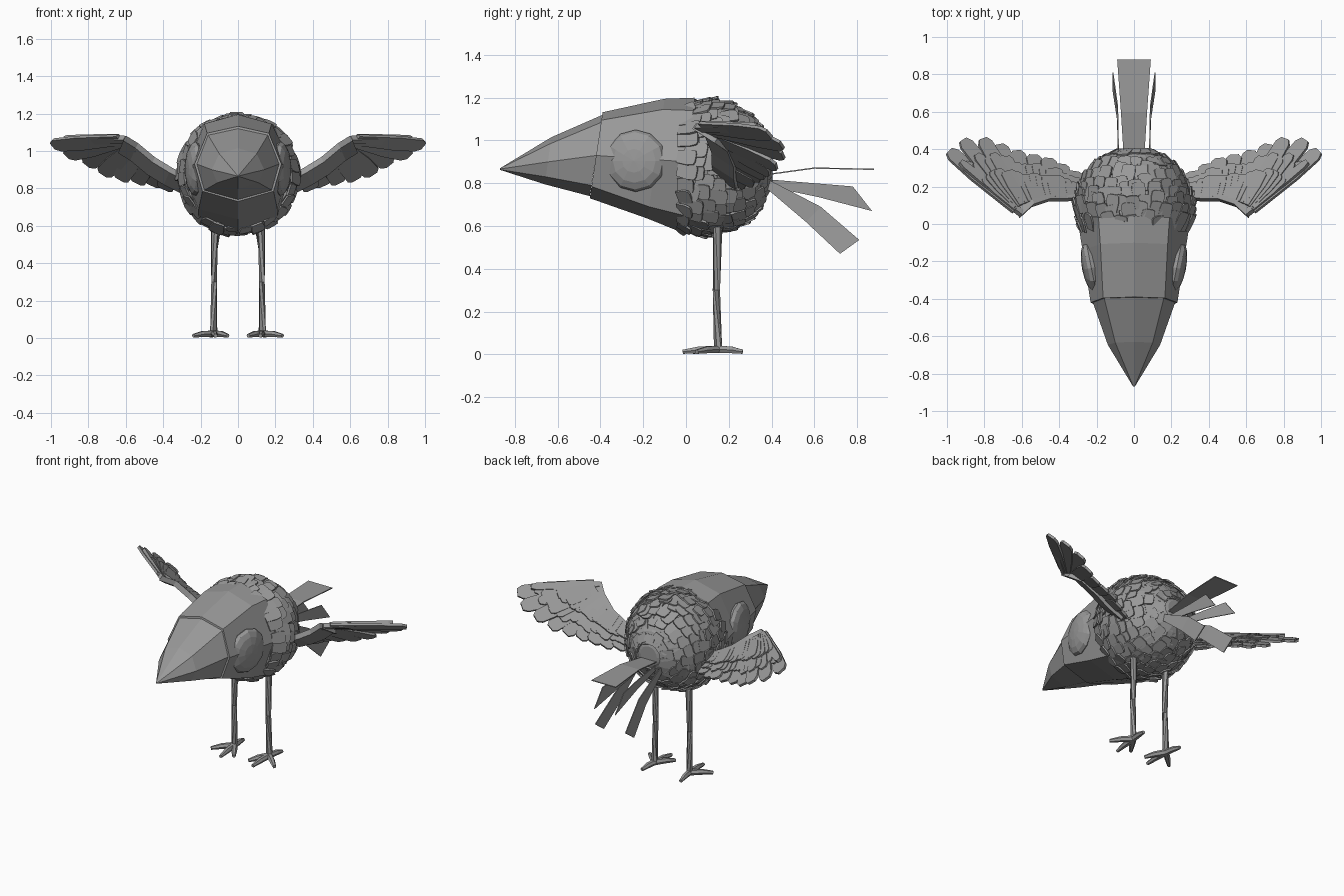
import bpy, bmesh, math, random
from mathutils import Vector, Matrix

random.seed(4)
if "Cube" in bpy.data.objects:
    bpy.data.objects.remove(bpy.data.objects["Cube"])

grey = bpy.data.materials.new("plain grey")
grey.use_nodes = True
grey.diffuse_color = (0.32, 0.32, 0.32, 1)
grey.node_tree.nodes["Principled BSDF"].inputs["Base Color"].default_value = (0.32, 0.32, 0.32, 1)


def finish(bm, name, mirror=False):
    bmesh.ops.recalc_face_normals(bm, faces=bm.faces)
    mesh = bpy.data.meshes.new(name)
    bm.to_mesh(mesh)
    bm.free()
    mesh.materials.append(grey)
    obj = bpy.data.objects.new(name, mesh)
    bpy.context.collection.objects.link(obj)
    if mirror:
        obj.modifiers.new("Mirror", "MIRROR").use_mirror_merge = False
    return obj


def loft(bm, rings, caps=True):
    """Join closed rings of points with quads."""
    loops = [[bm.verts.new(p) for p in ring] for ring in rings]
    n = len(loops[0])
    for a, b in zip(loops, loops[1:]):
        for i in range(n):
            j = (i + 1) % n
            bm.faces.new((a[i], a[j], b[j], b[i]))
    if caps:
        bm.faces.new(loops[0])
        bm.faces.new(loops[-1])


def tube(bm, points, radii, sides=6):
    points = [Vector(p) for p in points]
    rings = []
    for i, (p, r) in enumerate(zip(points, radii)):
        d = points[min(i + 1, len(points) - 1)] - points[max(i - 1, 0)]
        q = d.to_track_quat("Z", "Y")
        rings.append([p + q @ Vector((r * math.cos(k * math.tau / sides),
                                      r * math.sin(k * math.tau / sides), 0))
                      for k in range(sides)])
    loft(bm, rings)


def feather(bm, root, tip, normal, root_w, tip_w, thick):
    """A thin plate with a blunt, chamfered end."""
    d = tip - root
    side = d.cross(normal).normalized()
    up = side.cross(d).normalized() * thick / 2
    shape = [(0, root_w / 2), (0.6, tip_w / 2), (0.93, tip_w * 0.45), (1, tip_w * 0.25)]
    outline = [root + d * t + side * w for t, w in shape]
    outline += [root + d * t - side * w for t, w in reversed(shape)]
    loft(bm, [[p + up for p in outline], [p - up for p in outline]])


def head_ring(y, top, shoulder, mid, low, bottom, lean=0.0):
    """Eight-sided section; the lower points lean forward."""
    half = [(0, top), shoulder, mid, low, (0, bottom)]
    pts = half + [(-x, z) for x, z in half[-2:0:-1]]
    return [Vector((x, y - lean * (top - z) / (top - bottom), z)) for x, z in pts]


# Beak
bm = bmesh.new()
tip = [Vector((p.x * 0.02, -0.87, 0.866 + (p.z - 0.9) * 0.02))
       for p in head_ring(0, 1.1, (0.16, 1.08), (0.22, 0.93), (0.18, 0.79), 0.74)]
loft(bm, [tip,
          head_ring(-0.63, 1.015, (0.1, 0.985), (0.14, 0.9), (0.11, 0.83), 0.795, 0.03),
          head_ring(-0.39, 1.12, (0.16, 1.085), (0.22, 0.93), (0.18, 0.79), 0.74, 0.06)])
finish(bm, "beak")

# Head
bm = bmesh.new()
loft(bm, [head_ring(-0.39, 1.132, (0.165, 1.095), (0.232, 0.93), (0.19, 0.785), 0.73, 0.06),
          head_ring(-0.1, 1.195, (0.18, 1.145), (0.275, 0.91), (0.21, 0.69), 0.635, 0.08),
          head_ring(0.04, 1.2, (0.19, 1.14), (0.3, 0.9), (0.21, 0.65), 0.57, 0.06)])
finish(bm, "head")

# Eyes
bm = bmesh.new()
place = (Matrix.Translation((0.228, -0.235, 0.905)) @ Matrix.Rotation(-0.2, 4, "Z")
         @ Matrix.Diagonal((0.05, 0.145, 0.145, 1)) @ Matrix.Rotation(math.pi / 2, 4, "Y"))
bmesh.ops.create_uvsphere(bm, u_segments=12, v_segments=8, radius=1, matrix=place)
finish(bm, "eyes", True)

# Body core
CENTRE_Z = 0.875
PROFILE = [(-0.04, 0.28), (0.06, 0.305), (0.15, 0.3), (0.23, 0.275),
           (0.31, 0.225), (0.37, 0.15), (0.4, 0.06)]


def body_point(y, angle, lift=0.0):
    r = PROFILE[-1][1]
    for (y0, r0), (y1, r1) in zip(PROFILE, PROFILE[1:]):
        if y <= y1:
            r = r0 + (r1 - r0) * (y - y0) / (y1 - y0)
            break
    r += lift
    return Vector((r * math.sin(angle), y, CENTRE_Z + r * math.cos(angle)))


bm = bmesh.new()
loft(bm, [[body_point(y, k * math.tau / 16) for k in range(16)] for y, r in PROFILE])
finish(bm, "body")

# Body feathers in overlapping rows
bm = bmesh.new()
for row in range(9):
    y = -0.03 + row * 0.05
    radius = body_point(y, 0).z - CENTRE_Z
    count = max(7, int(radius * math.tau / 0.065))
    for k in range(count):
        a = (k + row % 2 / 2 + random.uniform(-0.2, 0.2)) * math.tau / count
        start = y - 0.04 * (1 - math.cos(a)) / 2 + random.uniform(-0.012, 0.012)
        length = random.uniform(0.075, 0.105)
        root = body_point(max(start, -0.04), a, 0.004)
        end = body_point(min(start + length, 0.4), a + random.uniform(-0.06, 0.06),
                         random.uniform(0.012, 0.03))
        normal = Vector((math.sin(a), 0.3, math.cos(a)))
        feather(bm, root, end, normal, 0.06, 0.075, 0.01)
finish(bm, "body_feathers")

# Wings: root and tip of each flight feather, outermost first
FLIGHT = [((0.63, 0.08, 1.06), (0.99, 0.39, 1.03)),
          ((0.62, 0.09, 1.05), (0.915, 0.45, 0.98)),
          ((0.60, 0.1, 1.04), (0.81, 0.455, 0.93)),
          ((0.57, 0.11, 1.02), (0.72, 0.425, 0.88)),
          ((0.53, 0.12, 1.0), (0.63, 0.39, 0.85)),
          ((0.48, 0.13, 0.96), (0.54, 0.37, 0.835)),
          ((0.43, 0.14, 0.93), (0.46, 0.35, 0.82)),
          ((0.37, 0.14, 0.89), (0.39, 0.32, 0.8)),
          ((0.31, 0.14, 0.86), (0.32, 0.28, 0.79))]
FLIGHT = [(Vector(a), Vector(b)) for a, b in FLIGHT]
WING_UP = Vector((-0.4, 0.5, 0.75)).normalized()

bm = bmesh.new()
for i, (root, end) in enumerate(FLIGHT):
    feather(bm, root, end - WING_UP * 0.003 * (i % 2), WING_UP, 0.07, 0.1, 0.016)
finish(bm, "flight_feathers", True)

bm = bmesh.new()
halves = [(a.lerp(c, 0.5), b.lerp(d, 0.5)) for (a, b), (c, d) in zip(FLIGHT, FLIGHT[1:])]
for reach, lift in ((0.75, 0.012), (0.52, 0.022)):
    for root, end in FLIGHT + halves:
        cover = root.lerp(end, reach + random.uniform(-0.06, 0.04))
        feather(bm, root + WING_UP * lift * 0.6, cover + WING_UP * lift, WING_UP,
                0.05, 0.07, 0.01)
finish(bm, "wing_coverts", True)

# Wing arm along the leading edge
bm = bmesh.new()
edge = [(0.26, 0.14, 0.85), (0.36, 0.13, 0.9), (0.45, 0.13, 0.955),
        (0.54, 0.1, 1.03), (0.605, 0.04, 1.07)]
rings = []
for x, y, z in edge:
    front = Vector((x, y, z))
    back = front + Vector((0.03, 0.1, -0.07))
    rings.append([front + WING_UP * 0.015, back + WING_UP * 0.012,
                  back - WING_UP * 0.015, front - WING_UP * 0.02])
loft(bm, rings)
feather(bm, Vector((0.6, 0.055, 1.06)), Vector((0.93, 0.33, 1.06)), WING_UP, 0.03, 0.05, 0.03)
finish(bm, "wing_arms", True)

# Tail: one flat feather and two pairs of upright blades
bm = bmesh.new()
loft(bm, [[Vector((sx * w, y, z + dz)) for sx, dz in ((-1, 0), (1, 0), (1, 0.006), (-1, 0.006))]
          for y, w, z in ((0.36, 0.055, 0.835), (0.6, 0.07, 0.868), (0.88, 0.09, 0.862))])
finish(bm, "top_tail_feather")


def blade(name, sections):
    bm = bmesh.new()
    loft(bm, [[Vector((x, y0, z0)), Vector((x, y1, z1)),
               Vector((x + 0.006, y1, z1)), Vector((x + 0.006, y0, z0))]
              for x, y0, z0, y1, z1 in sections])
    finish(bm, name, True)


blade("middle_tail_feathers", [(0.04, 0.36, 0.79, 0.36, 0.82), (0.055, 0.62, 0.735, 0.6, 0.8),
                               (0.075, 0.87, 0.67, 0.78, 0.785)])
blade("lower_tail_feathers", [(0.08, 0.36, 0.79, 0.38, 0.82), (0.085, 0.56, 0.62, 0.63, 0.69),
                              (0.11, 0.72, 0.47, 0.81, 0.535)])

# Legs and feet
bm = bmesh.new()
tube(bm, [(0.125, 0.15, 0.64), (0.128, 0.142, 0.3), (0.13, 0.15, 0.02)], [0.022, 0.017, 0.02])
finish(bm, "legs", True)

bm = bmesh.new()
for x, y in ((0.12, -0.015), (0.055, 0.035), (0.238, 0.05), (0.145, 0.265)):
    ankle, end = Vector((0.13, 0.15, 0.023)), Vector((x, y, 0.012))
    knuckle = ankle.lerp(end, 0.55) + Vector((0, 0, 0.004))
    tube(bm, [ankle, knuckle, end], [0.02, 0.018, 0.011])
finish(bm, "feet", True)
